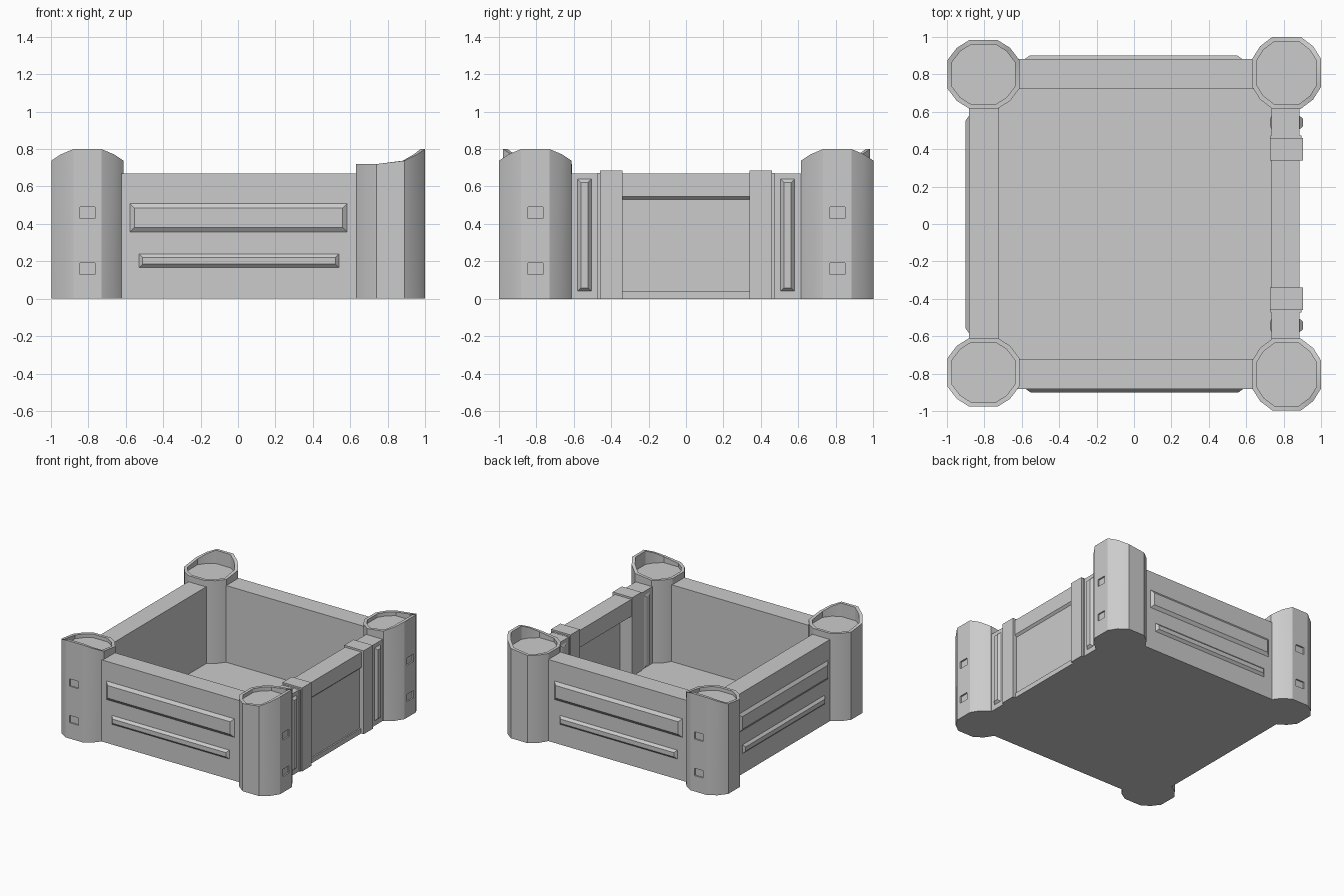
import bpy, bmesh, math
from mathutils import Matrix, Vector

if "Cube" in bpy.data.objects:
    bpy.data.objects.remove(bpy.data.objects["Cube"])


def make(name, bm):
    bmesh.ops.recalc_face_normals(bm, faces=bm.faces)
    me = bpy.data.meshes.new(name)
    bm.to_mesh(me)
    bm.free()
    ob = bpy.data.objects.new(name, me)
    bpy.context.collection.objects.link(ob)
    return ob


def add_box(bm, x0, x1, y0, y1, z0, z1):
    m = Matrix.LocRotScale(Vector(((x0 + x1) / 2, (y0 + y1) / 2, (z0 + z1) / 2)),
                           None, Vector((x1 - x0, y1 - y0, z1 - z0)))
    bmesh.ops.create_cube(bm, size=1, matrix=m)


def box(name, *dims):
    bm = bmesh.new()
    add_box(bm, *dims)
    return make(name, bm)


def add_rib(bm, a0, a1, z0, z1, base, out, slope):
    """Raised panel with bevelled sides, spanning a0..a1 in x, facing -y."""
    rings = []
    for s, y in ((0, base), (slope, out)):
        rings.append([bm.verts.new(p) for p in (
            (a0 + s, y, z0 + s), (a1 - s, y, z0 + s), (a1 - s, y, z1 - s), (a0 + s, y, z1 - s))])
    for i in range(4):
        j = (i + 1) % 4
        bm.faces.new((rings[0][i], rings[0][j], rings[1][j], rings[1][i]))
    bm.faces.new(rings[0][::-1])
    bm.faces.new(rings[1])


# Corner towers: twelve-sided, rim rising toward local +x
A, B, C, M = 0.184, 0.193, 0.075, 0.142
outline = [(A, C), (M, M), (C, B), (-C, B), (-M, M), (-A, C),
           (-A, -C), (-M, -M), (-C, -B), (C, -B), (M, -M), (A, -C)]


def rim_z(d):
    pts = [(-1, 0.72), (-C, 0.72), (C, 0.738), (M, 0.772), (A, 0.80)]
    for (d0, z0), (d1, z1) in zip(pts, pts[1:]):
        if d <= d1 + 1e-6:
            return z0 + (z1 - z0) * (d - d0) / (d1 - d0)
    return 0.80


bm = bmesh.new()
rings = []
for scale, height in ((1, 0), (1, None), (0.87, None), (0.87, 0.69)):
    rings.append([bm.verts.new((x * scale, y * scale, rim_z(x) if height is None else height))
                  for x, y in outline])
for r0, r1 in zip(rings, rings[1:]):
    for i in range(12):
        j = (i + 1) % 12
        bm.faces.new((r0[i], r0[j], r1[j], r1[i]))
bm.faces.new(rings[0][::-1])
bm.faces.new(rings[-1])
tower = make("tower_front_right", bm)

# Shallow slots in the outer face of each tower
bm = bmesh.new()
for z in (0.16, 0.46):
    add_box(bm, A - 0.012, A + 0.05, -0.04, 0.04, z - 0.03, z + 0.03)
cutter = make("slot_cutter", bm)
cutter.hide_render = True
mod = tower.modifiers.new("slots", 'BOOLEAN')
mod.object = cutter
mod.operation = 'DIFFERENCE'
bpy.context.view_layer.objects.active = tower
tower.select_set(True)
bpy.ops.object.modifier_apply(modifier=mod.name)
bpy.data.objects.remove(cutter)
bpy.ops.object.shade_smooth_by_angle(angle=math.radians(30))

tower.location = (0.816, -0.805, 0)
for name, x, y, turn in (("tower_back_right", 0.816, 0.808, 0),
                         ("tower_back_left", -0.805, 0.80, 90),
                         ("tower_front_left", -0.805, -0.793, -90)):
    t = tower.copy()
    t.name = name
    t.location = (x, y, 0)
    t.rotation_euler.z = math.radians(turn)
    bpy.context.collection.objects.link(t)

# Three plain walls with two raised ribs each
for name, turn in (("front_wall", 0), ("back_wall", 180), ("left_wall", -90)):
    bm = bmesh.new()
    add_box(bm, -0.70, 0.70, -0.882, -0.722, 0, 0.67)
    add_rib(bm, -0.58, 0.585, 0.355, 0.51, -0.881, -0.9, 0.026)
    add_rib(bm, -0.53, 0.54, 0.165, 0.24, -0.881, -0.9, 0.02)
    bm.transform(Matrix.Rotation(math.radians(turn), 4, 'Z'))
    make(name, bm)

# Floor
box("floor", -0.88, 0.88, -0.88, 0.88, 0, 0.04)

# Gate side: wall stubs, vertical ribs on both faces, posts
for side, s in (("front", -1), ("back", 1)):
    def span(a, b):
        return sorted((s * a, s * b))
    box("gate_wall_" + side, 0.735, 0.885, *span(0.40, 0.70), 0, 0.67)
    box("gate_post_" + side, 0.727, 0.904, *span(0.34, 0.46), 0, 0.685)
    box("gate_post_edge_" + side, 0.731, 0.895, *span(0.455, 0.474), 0, 0.672)
    bm = bmesh.new()
    for turn, base, out in ((90, -0.884, -0.904), (-90, 0.736, 0.727)):
        part = bmesh.new()
        a0, a1 = span(0.505, 0.58)
        if turn < 0:
            a0, a1 = -a1, -a0
        add_rib(part, a0, a1, 0.04, 0.64, base, out, 0.018)
        part.transform(Matrix.Rotation(math.radians(turn), 4, 'Z'))
        tmp = bpy.data.meshes.new("tmp")
        part.to_mesh(tmp)
        part.free()
        bm.from_mesh(tmp)
        bpy.data.meshes.remove(tmp)
    make("gate_ribs_" + side, bm)

# Gate lintel with a sloped underside on the outside, and recessed door
bm = bmesh.new()
section = [(0.735, 0.53), (0.868, 0.53), (0.885, 0.546), (0.885, 0.67), (0.735, 0.67)]
face = bm.faces.new([bm.verts.new((x, -0.35, z)) for x, z in section])
ext = bmesh.ops.extrude_face_region(bm, geom=[face])
bmesh.ops.translate(bm, vec=(0, 0.70, 0),
                    verts=[v for v in ext["geom"] if isinstance(v, bmesh.types.BMVert)])
make("gate_lintel", bm)
box("gate_door", 0.84, 0.868, -0.35, 0.35, 0, 0.54)
